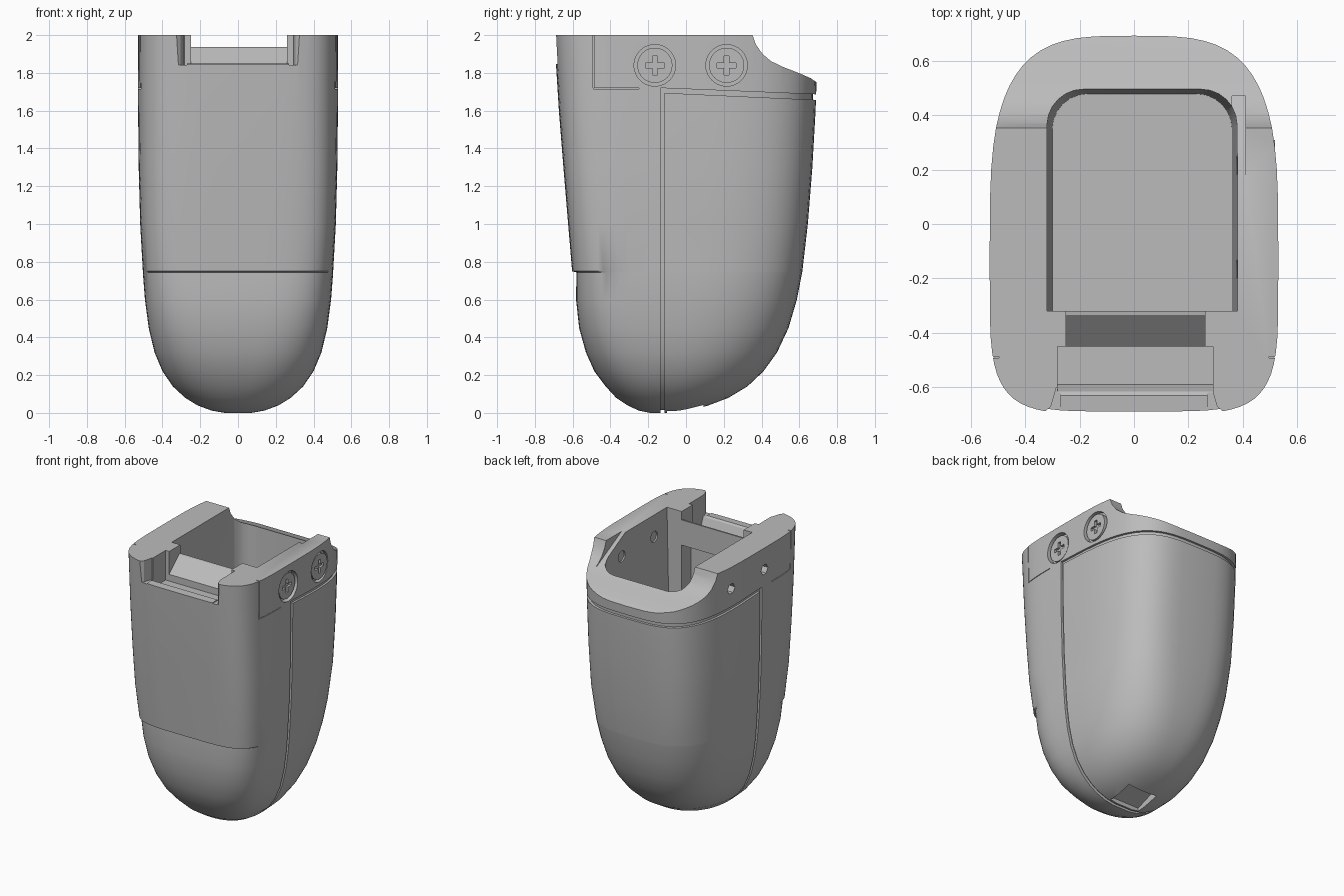
import bpy, bmesh
from math import sin, cos, pi, radians

if "Cube" in bpy.data.objects:
    bpy.data.objects.remove(bpy.data.objects["Cube"])

grey = bpy.data.materials.new("plain_grey")
grey.use_nodes = True
grey.diffuse_color = (0.5, 0.5, 0.5, 1)
grey.node_tree.nodes["Principled BSDF"].inputs["Base Color"].default_value = (0.5, 0.5, 0.5, 1)

SEAM = -0.12
SIDES = 64


def make(name, bm):
    bmesh.ops.recalc_face_normals(bm, faces=bm.faces)
    mesh = bpy.data.meshes.new(name)
    bm.to_mesh(mesh)
    bm.free()
    mesh.materials.append(grey)
    ob = bpy.data.objects.new(name, mesh)
    bpy.context.collection.objects.link(ob)
    return ob


def loft(name, rings):
    bm = bmesh.new()
    loops = [[bm.verts.new(p) for p in ring] for ring in rings]
    for a, b in zip(loops, loops[1:]):
        n = len(a)
        for i in range(n):
            j = (i + 1) % n
            bm.faces.new((a[i], a[j], b[j], b[i]))
    bm.faces.new(loops[0][::-1])
    bm.faces.new(loops[-1])
    return make(name, bm)


def prism(name, x0, x1, outline):
    """Side outline (y, z) extruded across x."""
    return loft(name, [[(x, y, z) for y, z in outline] for x in (x0, x1)])


def box(name, x0, x1, y0, y1, z0, z1):
    return prism(name, x0, x1, [(y0, z0), (y1, z0), (y1, z1), (y0, z1)])


def rod(name, x0, x1, y, z, r, sides=40):
    return prism(name, x0, x1, [(y + r * cos(2 * pi * i / sides), z + r * sin(2 * pi * i / sides))
                                for i in range(sides)])


def cut(target, cutter):
    mod = target.modifiers.new("cut", "BOOLEAN")
    mod.operation = "DIFFERENCE"
    mod.solver = "EXACT"
    mod.object = cutter
    cutter.hide_render = True
    bpy.context.view_layer.objects.active = target
    bpy.ops.object.modifier_apply(modifier=mod.name)
    bpy.data.objects.remove(cutter)


# Shell sections: height, half width, front, back
SECTIONS = [
    (0.0, 0.07, -0.19, -0.05), (0.012, 0.14, -0.25, 0.03), (0.04, 0.215, -0.31, 0.12),
    (0.08, 0.28, -0.37, 0.225), (0.14, 0.345, -0.425, 0.325), (0.22, 0.4, -0.485, 0.41),
    (0.32, 0.442, -0.53, 0.482), (0.45, 0.473, -0.566, 0.543), (0.6, 0.493, -0.582, 0.587),
    (0.744, 0.504, -0.58, 0.615), (0.75, 0.504, -0.603, 0.616), (1.0, 0.518, -0.624, 0.645),
    (1.3, 0.526, -0.649, 0.669), (1.6, 0.529, -0.673, 0.686), (2.0, 0.53, -0.698, 0.7)]


def shell(name, inset=0.0):
    rings = []
    for z, w, front, back in SECTIONS:
        w, front, back = w - inset, front + inset, back - inset
        k = min(1, z / 0.9)
        ring = []
        for i in range(SIDES):
            a = 2 * pi * i / SIDES
            n = (2.2 + 2.8 * k) if sin(a) < 0 else (2.1 + 1.4 * k)
            c, s = abs(cos(a)) ** (2 / n), abs(sin(a)) ** (2 / n)
            x = w * c * (1 if cos(a) > 0 else -1)
            y = SEAM + s * ((front if sin(a) < 0 else back) - SEAM)
            ring.append((x, y, z + inset))
        rings.append(ring)
    return loft(name, rings)


body = shell("housing_body")

# Panel seams: upright groove and sloping groove under the rear cap
for outline in ([(-0.135, -0.1), (-0.113, -0.1), (-0.113, 1.7), (-0.135, 1.72)],
                [(-0.135, 1.695), (0.8, 1.652), (0.8, 1.682), (-0.135, 1.72)]):
    groove = prism("groove_cutter", -0.7, 0.7, outline)
    cut(groove, shell("groove_core", 0.016))
    cut(body, groove)

# Rear shoulder of the rim
cut(body, prism("shoulder_cutter", -0.8, 0.8, [
    (0.35, 2.1), (0.352, 2.0), (0.37, 1.95), (0.405, 1.9), (0.45, 1.862), (0.51, 1.833),
    (0.6, 1.798), (0.66, 1.772), (0.685, 1.755), (0.8, 1.69), (0.8, 2.1)]))


# Tapered central well with rounded rear corners
def well_ring(z, inset):
    x0, x1, y0, y1, r = -0.322 + inset, 0.382 - inset, -0.32, 0.5 - inset, 0.13
    pts = [(x0, y0, z), (x1, y0, z)]
    for cx, start in ((x1 - r, 0), (x0 + r, pi / 2)):
        for i in range(7):
            a = start + i * pi / 12
            pts.append((cx + r * cos(a), y1 - r + r * sin(a), z))
    return pts


cut(body, loft("well_cutter", [well_ring(1.0, 0.022), well_ring(2.1, 0)]))
cut(body, prism("wall_bevel_cutter", 0.36, 0.41, [(0.17, 2.0), (0.47, 1.845), (0.47, 2.1), (0.17, 2.1)]))

# Front notch: low lip, sunken pocket and a ramp rising to the edge of the well
cut(body, prism("pocket_cutter", -0.28, 0.29, [
    (-0.8, 1.84), (-0.63, 1.85), (-0.615, 1.84), (-0.59, 1.78),
    (-0.45, 1.78), (-0.45, 2.1), (-0.8, 2.1)]))
cut(body, prism("ramp_cutter", -0.25, 0.26, [
    (-0.46, 1.83), (-0.45, 1.83), (-0.335, 1.935), (-0.3, 1.94), (-0.3, 2.1), (-0.46, 2.1)]))
cut(body, box("undercut_cutter", -0.25, 0.26, -0.43, -0.3, 1.3, 1.75))
for side in (-1, 1):
    flare = [[(side * x, y, z) for x, y in ((0.27, -0.8), (0.36, -0.8), (0.34, -0.7), (0.305, -0.67),
                                            (0.285, -0.6), (0.27, -0.6))] for z in (1.842, 2.1)]
    cut(body, loft("flare_cutter", flare))

# Thin seams around the side plates
for side in (-1, 1):
    x0, x1 = sorted((side * 0.495, side * 0.7))
    cut(body, box("plate_seam_cutter", x0, x1, -0.492, -0.486, 1.72, 2.1))
    x0, x1 = sorted((side * 0.507, side * 0.7))
    cut(body, box("plate_seam_cutter", x0, x1, -0.492, -0.25, 1.716, 1.721))

# Latch slot under the base
cut(body, prism("latch_cutter", -0.12, 0.12, [(-0.1, -0.1), (-0.1, 0.03), (0.09, 0.1), (0.1, -0.1)]))

# Screws on one side, blind hexagonal holes on the other
parts = [body]
for label, y in (("front", -0.165), ("rear", 0.215)):
    z = 1.84
    cut(body, rod("counterbore_cutter", 0.49, 0.7, y, z, 0.11))
    cut(body, rod("bolt_hole_cutter", 0.3, 0.387, y, z, 0.04, 16))
    cut(body, rod("hex_hole_cutter", -0.7, -0.46, y, z, 0.04, 6))
    head = rod(label + "_screw", 0.48, 0.518, y, z, 0.093)
    cut(head, box("cross_cutter", 0.5, 0.6, y - 0.05, y + 0.05, z - 0.013, z + 0.013))
    cut(head, box("cross_cutter", 0.5, 0.6, y - 0.013, y + 0.013, z - 0.05, z + 0.05))
    parts.append(head)

# Smooth shading with crisp edges
bpy.ops.object.select_all(action="DESELECT")
for ob in parts:
    ob.select_set(True)
bpy.context.view_layer.objects.active = body
bpy.ops.object.shade_smooth_by_angle(angle=radians(32))
